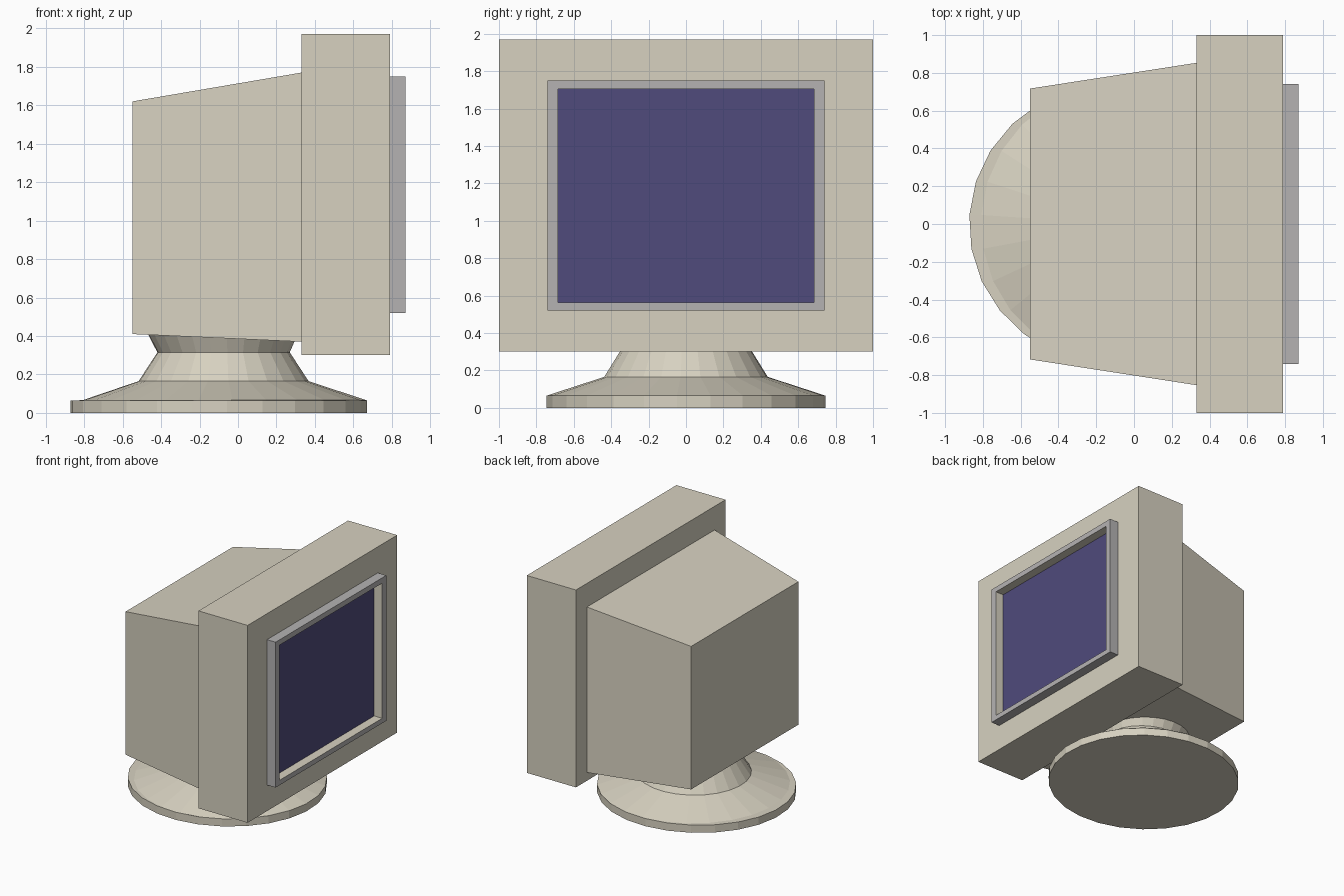
import bpy, bmesh, math

if "Cube" in bpy.data.objects:
    bpy.data.objects.remove(bpy.data.objects["Cube"])


def material(name, rgb):
    m = bpy.data.materials.new(name)
    m.diffuse_color = (*rgb, 1)
    m.use_nodes = True
    m.node_tree.nodes["Principled BSDF"].inputs["Base Color"].default_value = m.diffuse_color
    return m


beige = material("beige plastic", (0.68, 0.64, 0.53))
grey = material("grey trim", (0.46, 0.45, 0.45))
navy = material("dark glass", (0.08, 0.07, 0.20))


def rect(x, half_y, z0, z1):
    """Rectangle facing the x axis."""
    return [(x, -half_y, z0), (x, half_y, z0), (x, half_y, z1), (x, -half_y, z1)]


def ellipse(z, cx, rx, ry, sides=26, phase=-3.7):
    """Horizontal ring of the foot."""
    angles = [math.radians(phase + 360 * i / sides) for i in range(sides)]
    return [(cx + rx * math.cos(a), ry * math.sin(a), z) for a in angles]


def loft(name, rings, mats, looped=False, band_mats=None):
    """Skin rings in order; cap both ends, or join last to first if looped."""
    bm = bmesh.new()
    loops = [[bm.verts.new(p) for p in ring] for ring in rings]
    n = len(loops[0])
    pairs = list(zip(loops, loops[1:]))
    if looped:
        pairs.append((loops[-1], loops[0]))
    else:
        bm.faces.new(loops[0])
        bm.faces.new(loops[-1])
    for b, (lo, hi) in enumerate(pairs):
        for i in range(n):
            j = (i + 1) % n
            f = bm.faces.new((lo[i], lo[j], hi[j], hi[i]))
            f.material_index = band_mats[b] if band_mats else 0
    bmesh.ops.recalc_face_normals(bm, faces=bm.faces)
    mesh = bpy.data.meshes.new(name)
    bm.to_mesh(mesh)
    bm.free()
    for m in mats:
        mesh.materials.append(m)
    ob = bpy.data.objects.new(name, mesh)
    bpy.context.collection.objects.link(ob)
    return ob


# Front housing and tapered rear housing; the screen looks along +x
loft("front_housing", [rect(0.33, 1.0, 0.30, 1.97), rect(0.79, 1.0, 0.30, 1.97)], [beige])
loft("rear_housing", [rect(-0.55, 0.717, 0.41, 1.62), rect(0.33, 0.853, 0.37, 1.77)], [beige])

# Raised trim with beige inner walls
loft("screen_trim",
     [rect(0.79, 0.74, 0.52, 1.75), rect(0.87, 0.74, 0.52, 1.75),
      rect(0.87, 0.685, 0.562, 1.705), rect(0.79, 0.685, 0.562, 1.705)],
     [grey, beige], looped=True, band_mats=[0, 0, 1, 0])

# Screen panel set at the bottom of the trim
loft("screen", [rect(0.78, 0.685, 0.562, 1.705), rect(0.795, 0.685, 0.562, 1.705)], [navy])

# Swivel foot: broad disc, waist, and a cup running up into the housing
loft("swivel_foot",
     [ellipse(0.0, -0.10, 0.773, 0.746), ellipse(0.065, -0.10, 0.773, 0.746),
      ellipse(0.066, -0.07, 0.74, 0.743), ellipse(0.165, -0.075, 0.443, 0.438),
      ellipse(0.315, -0.075, 0.345, 0.345), ellipse(0.43, -0.08, 0.40, 0.40)],
     [beige])
